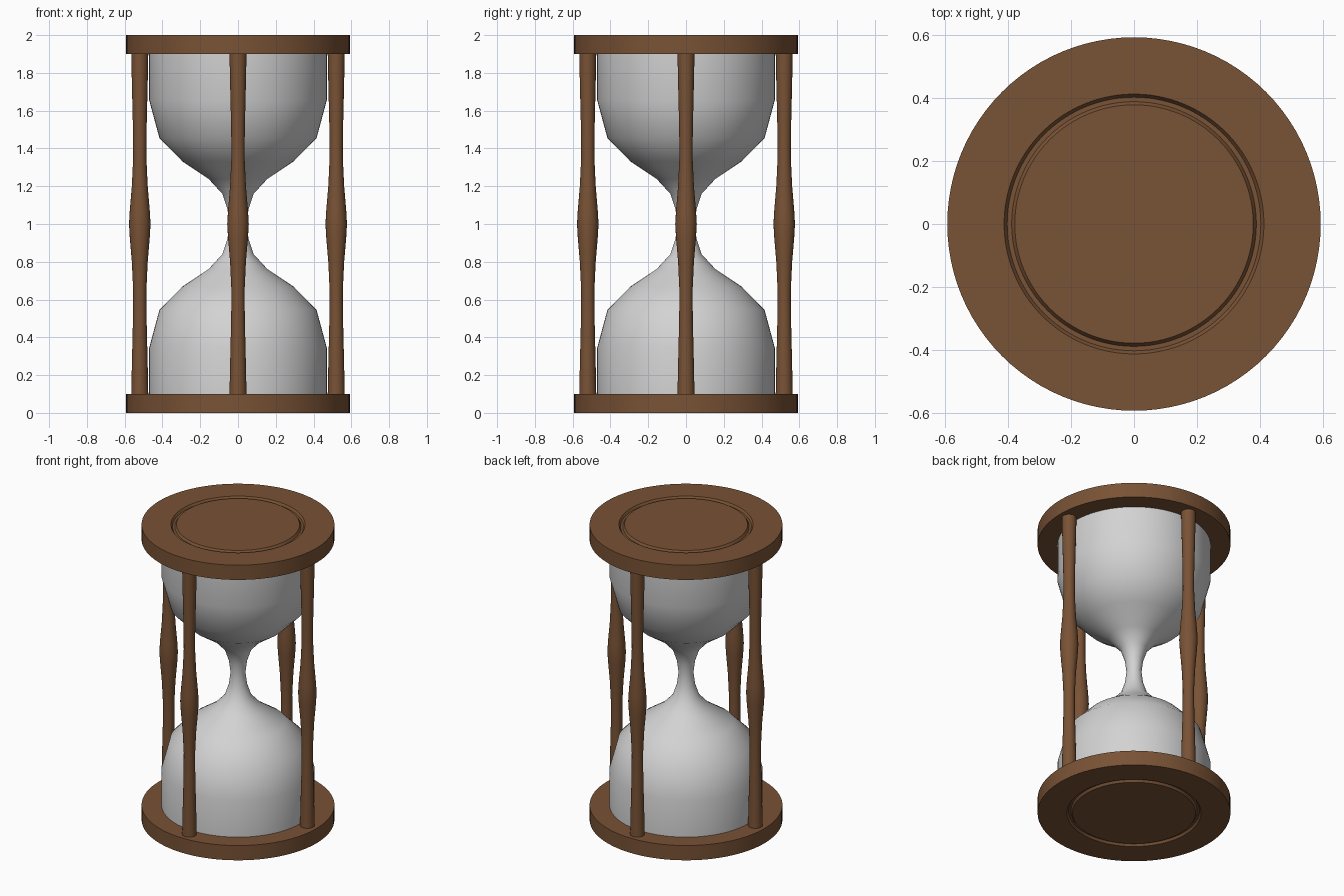
import bpy, bmesh, math
from mathutils import Matrix, Vector

if "Cube" in bpy.data.objects:
    bpy.data.objects.remove(bpy.data.objects["Cube"])


def material(name, color):
    m = bpy.data.materials.new(name)
    m.diffuse_color = (*color, 1)
    m.use_nodes = True
    m.node_tree.nodes["Principled BSDF"].inputs["Base Color"].default_value = m.diffuse_color
    return m


wood = material("brown wood", (0.19, 0.085, 0.036))
glass = material("pale grey glass", (0.65, 0.65, 0.65))


def lathe(name, profile, mat, segments, location=(0, 0, 0), angle=30):
    """Spin an (r, z) profile, listed bottom to top, about the z axis."""
    bm = bmesh.new()
    verts = [bm.verts.new((r, 0, z)) for r, z in profile]
    edges = [bm.edges.new(p) for p in zip(verts, verts[1:])]
    bmesh.ops.spin(bm, geom=verts + edges, cent=(0, 0, 0), axis=(0, 0, 1),
                   angle=math.tau, steps=segments, use_duplicate=False)
    bmesh.ops.remove_doubles(bm, verts=bm.verts[:], dist=1e-5)
    bmesh.ops.recalc_face_normals(bm, faces=bm.faces[:])
    mesh = bpy.data.meshes.new(name)
    # Make sure the side walls point outwards
    side = max(bm.faces, key=lambda f: f.calc_center_median().xy.length)
    if side.normal.xy.dot(side.calc_center_median().xy) < 0:
        bmesh.ops.reverse_faces(bm, faces=bm.faces[:])
    bm.to_mesh(mesh)
    bm.free()
    mesh.materials.append(mat)
    ob = bpy.data.objects.new(name, mesh)
    ob.location = location
    bpy.context.collection.objects.link(ob)
    bpy.ops.object.select_all(action='DESELECT')
    ob.select_set(True)
    bpy.context.view_layer.objects.active = ob
    bpy.ops.object.shade_smooth_by_angle(angle=math.radians(angle))
    return ob


def mirrored(half, centre):
    """Complete a lower half profile with its reflection about z = centre."""
    return half + [(r, 2 * centre - z) for r, z in reversed(half) if z < centre]


# End plates with a decorative ring groove on the outer face
bottom = [(0, 0), (0.378, 0), (0.388, 0.015), (0.402, 0.015),
          (0.412, 0), (0.592, 0), (0.592, 0.1), (0, 0.1)]
top = [(r, 2 - z) for r, z in reversed(bottom)]
lathe("bottom_plate", bottom, wood, 96)
lathe("top_plate", top, wood, 96)

# Glass bulbs joined by a narrow neck
bulb = [(0.47, 0.1), (0.47, 0.345), (0.416, 0.545), (0.295, 0.668),
        (0.155, 0.762), (0.083, 0.84), (0.056, 0.92), (0.046, 1.0)]
lathe("glass_bulbs", mirrored(bulb, 1.0), glass, 64, angle=60)

# Four turned posts
post = [(0.045, 0.1), (0.042, 0.25), (0.036, 0.5), (0.035, 0.65),
        (0.042, 0.8), (0.053, 0.93), (0.057, 1.0)]
for i, side in enumerate(("right", "back", "left", "front")):
    a = i * math.pi / 2
    lathe(side + "_post", mirrored(post, 1.0), wood, 24,
          (0.52 * math.cos(a), 0.52 * math.sin(a), 0))
